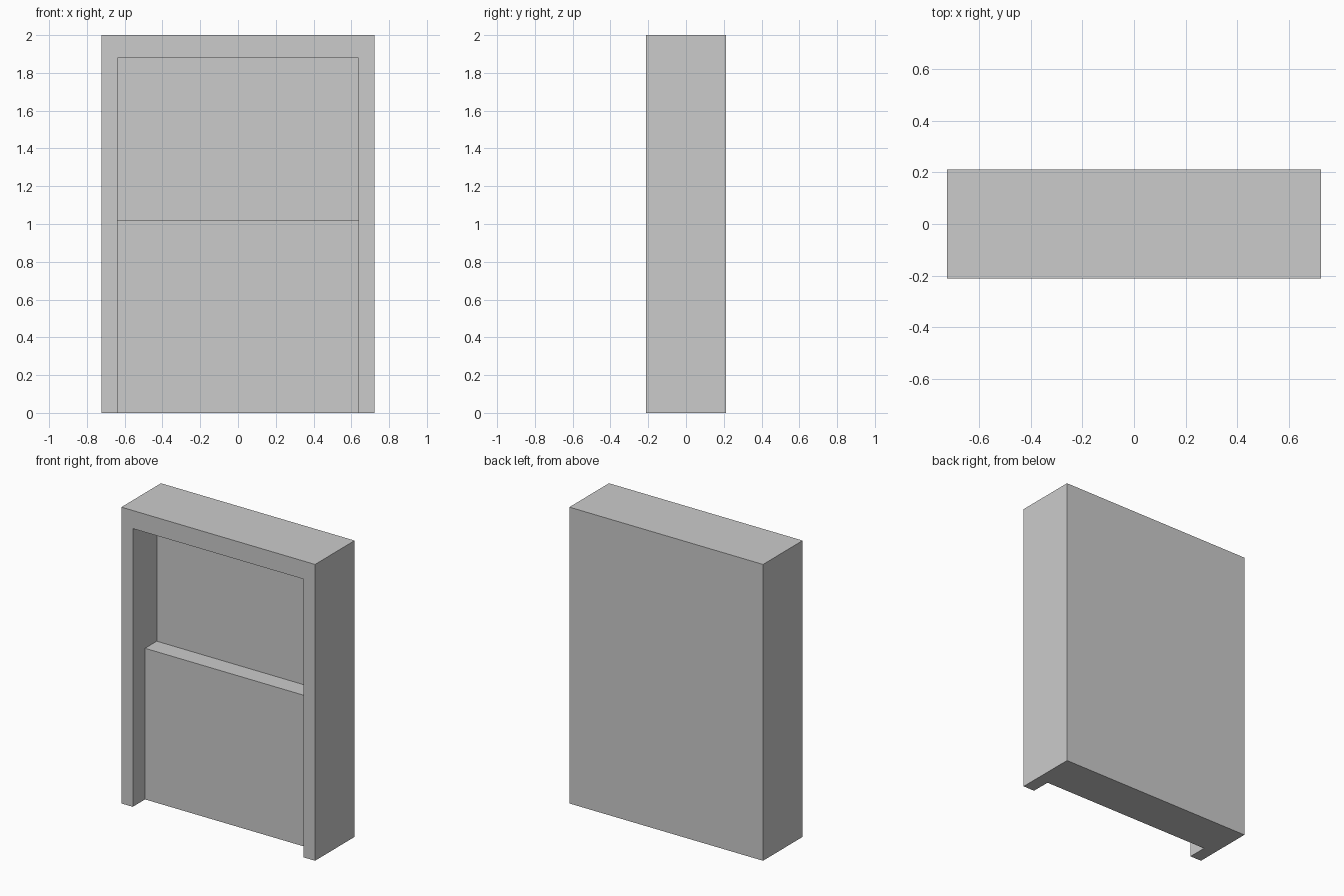
import bpy, bmesh

if "Cube" in bpy.data.objects:
    bpy.data.objects.remove(bpy.data.objects["Cube"])

W, D, H = 0.723, 0.211, 2.0      # half width, half depth, height
INNER = 0.638                    # half width of the recess


def extrude_profile(name, yz, half_width):
    """Closed side profile (y, z) extruded symmetrically along x."""
    bm = bmesh.new()
    face = bm.faces.new([bm.verts.new((-half_width, y, z)) for y, z in yz])
    geom = bmesh.ops.extrude_face_region(bm, geom=[face])["geom"]
    verts = [g for g in geom if isinstance(g, bmesh.types.BMVert)]
    bmesh.ops.translate(bm, verts=verts, vec=(2 * half_width, 0, 0))
    bmesh.ops.recalc_face_normals(bm, faces=bm.faces)
    mesh = bpy.data.meshes.new(name)
    bm.to_mesh(mesh)
    bm.free()
    obj = bpy.data.objects.new(name, mesh)
    bpy.context.collection.objects.link(obj)
    return obj


# Outer block
cabinet = extrude_profile("cabinet", [(-D, 0), (D, 0), (D, H), (-D, H)], W)

# Stepped recess: shallow below the ledge, deeper above, open at the floor
cutter = extrude_profile("recess_cutter", [
    (-0.4, -0.1), (-0.08, -0.1), (-0.08, 1.02),
    (0.045, 1.02), (0.045, 1.878), (-0.4, 1.878)], INNER)
cutter.hide_render = True
cutter.hide_set(True)

cut = cabinet.modifiers.new("recess", "BOOLEAN")
cut.operation = "DIFFERENCE"
cut.solver = "EXACT"
cut.object = cutter

# Bake the cut and drop the helper
bpy.context.view_layer.objects.active = cabinet
cabinet.select_set(True)
bpy.ops.object.modifier_apply(modifier=cut.name)
bpy.data.objects.remove(cutter)
